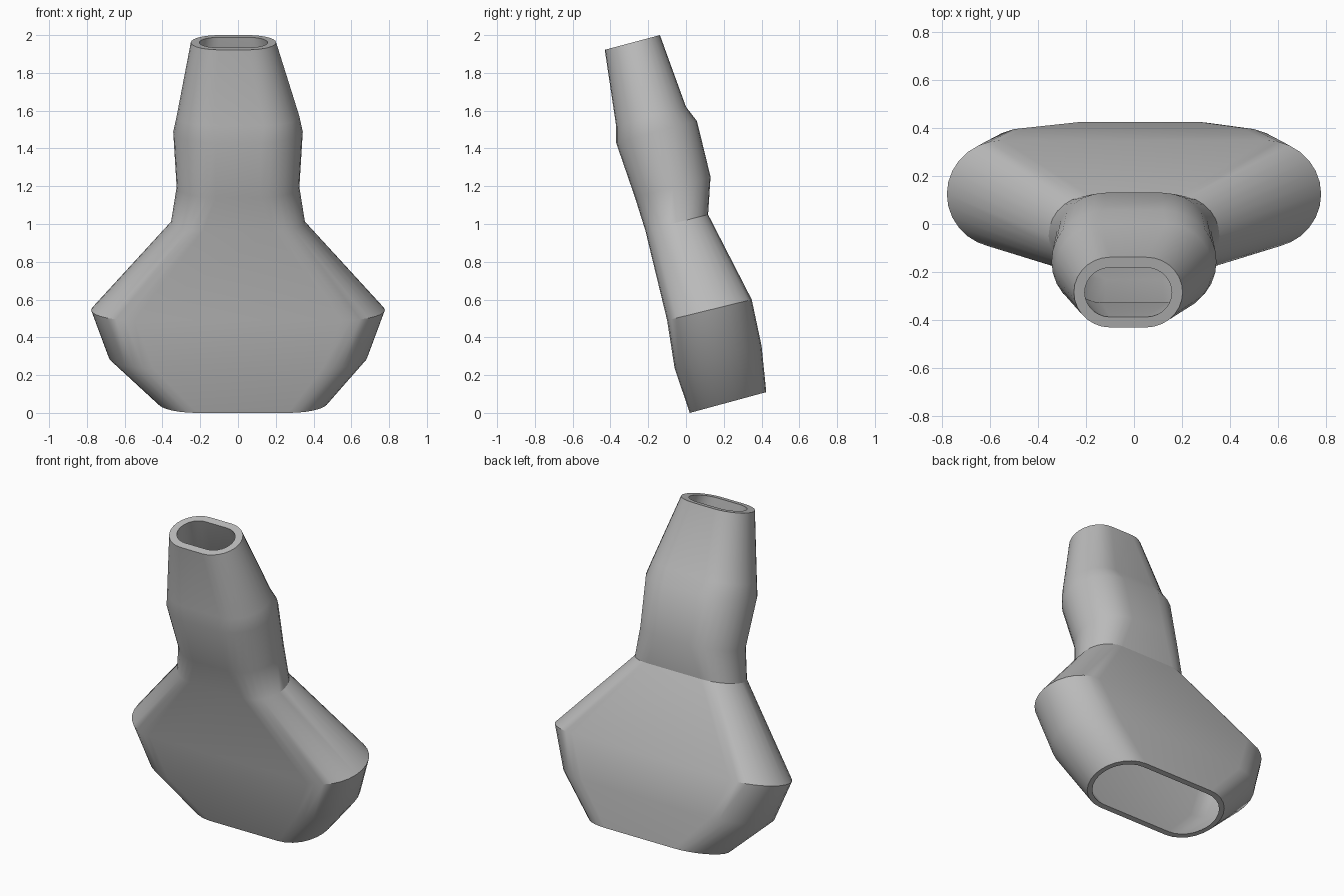
import bpy, bmesh, math
from mathutils import Vector

if "Cube" in bpy.data.objects:
    bpy.data.objects.remove(bpy.data.objects["Cube"])

ARC = 14  # segments per rounded end

# Sections bottom to top: front (y, z), back (y, z), half width, x centre, wall
SECTIONS = [
    ((0.02, 0.00), (0.425, 0.11), 0.45, 0.025, 0.03),
    ((-0.06, 0.235), (0.40, 0.355), 0.685, 0.0, 0.03),
    ((-0.10, 0.49), (0.348, 0.60), 0.778, 0.0, 0.03),
    ((-0.215, 0.965), (0.117, 1.05), 0.355, 0.0, 0.035),
    ((-0.27, 1.14), (0.13, 1.25), 0.325, 0.0, 0.04),
    ((-0.37, 1.43), (0.058, 1.545), 0.343, 0.0, 0.045),
    ((-0.37, 1.52), (0.0, 1.62), 0.325, 0.0, 0.045),
    ((-0.43, 1.922), (-0.138, 2.0), 0.226, -0.024, 0.045),
]


def stadium(section, inset):
    """Rounded-end slot outline lying in the tilted section plane."""
    (fy, fz), (by, bz), half, cx, wall = section
    front, back = Vector((cx, fy, fz)), Vector((cx, by, bz))
    centre = (front + back) / 2
    depth = (back - front).normalized()
    radius = (back - front).length / 2
    flat = max(half - radius, 0.0)
    radius -= wall * inset
    points = []
    for side in (1, -1):
        for i in range(ARC + 1):
            a = -math.pi / 2 + math.pi * i / ARC
            x = side * (flat + radius * math.cos(a))
            y = side * radius * math.sin(a)
            points.append(centre + Vector((x, 0, 0)) + depth * y)
    return points


def bridge(bm, low, high):
    n = len(low)
    for i in range(n):
        j = (i + 1) % n
        bm.faces.new((low[i], low[j], high[j], high[i]))


# Hollow nozzle: outer skin up, over the top rim, inner skin down, bottom rim
bm = bmesh.new()
outlines = [stadium(s, 0) for s in SECTIONS]
outlines += [stadium(s, 1) for s in reversed(SECTIONS)]
rings = [[bm.verts.new(p) for p in outline] for outline in outlines]
for k, ring in enumerate(rings):
    bridge(bm, ring, rings[(k + 1) % len(rings)])
bmesh.ops.recalc_face_normals(bm, faces=bm.faces)

mesh = bpy.data.meshes.new("nozzle")
bm.to_mesh(mesh)
bm.free()
nozzle = bpy.data.objects.new("nozzle", mesh)
bpy.context.collection.objects.link(nozzle)

grey = bpy.data.materials.new("grey")
grey.diffuse_color = (0.5, 0.5, 0.5, 1)
grey.use_nodes = True
grey.node_tree.nodes["Principled BSDF"].inputs["Base Color"].default_value = grey.diffuse_color
mesh.materials.append(grey)

# Smooth walls with crisp rims and shoulder edges
bpy.context.view_layer.objects.active = nozzle
nozzle.select_set(True)
bpy.ops.object.shade_smooth_by_angle(angle=math.radians(29))
